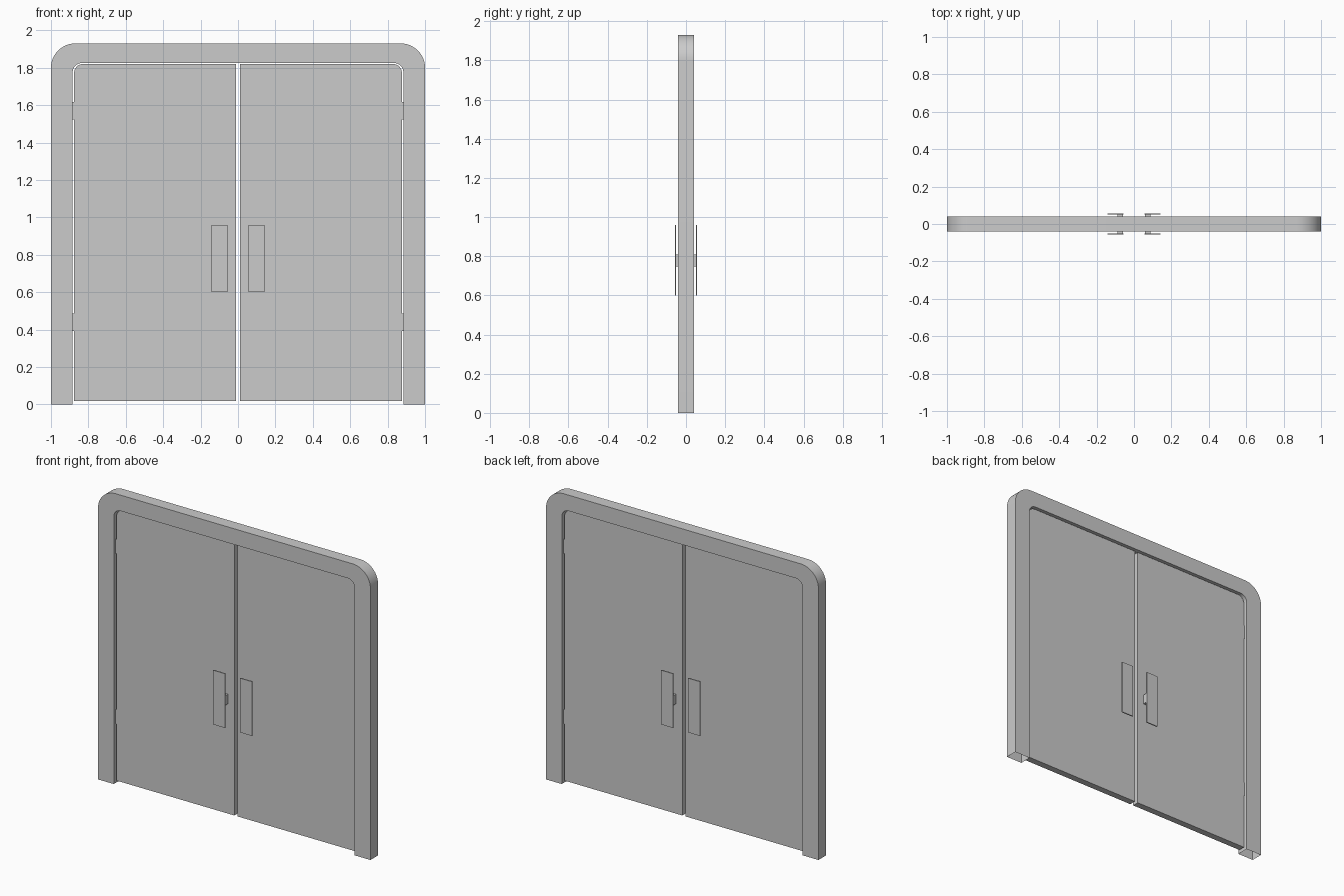
import bpy, bmesh
from math import cos, sin, pi, radians

if "Cube" in bpy.data.objects:
    bpy.data.objects.remove(bpy.data.objects["Cube"])

SEG = 12  # segments per rounded corner


def finish(name, bm):
    bmesh.ops.recalc_face_normals(bm, faces=bm.faces[:])
    me = bpy.data.meshes.new(name)
    bm.to_mesh(me)
    bm.free()
    ob = bpy.data.objects.new(name, me)
    bpy.context.collection.objects.link(ob)
    bpy.ops.object.select_all(action='DESELECT')
    bpy.context.view_layer.objects.active = ob
    ob.select_set(True)
    bpy.ops.object.shade_smooth_by_angle(angle=radians(30))
    return ob


def arc(cx, cz, r, a0, a1):
    return [(cx + r * cos(a0 + (a1 - a0) * i / SEG), cz + r * sin(a0 + (a1 - a0) * i / SEG))
            for i in range(SEG + 1)]


def prism(name, outline, y0, y1):
    """Extrude an x-z outline from y0 to y1."""
    bm = bmesh.new()
    face = bm.faces.new([bm.verts.new((x, y0, z)) for x, z in outline])
    ext = bmesh.ops.extrude_face_region(bm, geom=[face])
    verts = [v for v in ext['geom'] if isinstance(v, bmesh.types.BMVert)]
    bmesh.ops.translate(bm, verts=verts, vec=(0, y1 - y0, 0))
    return finish(name, bm)


def rect(x0, x1, z0, z1):
    return [(x0, z0), (x1, z0), (x1, z1), (x0, z1)]


def arch(half, top, r):
    """Path up the left leg, over the top and down the right leg."""
    return ([(-half, 0)] + arc(-half + r, top - r, r, pi, pi / 2)
            + arc(half - r, top - r, r, pi / 2, 0) + [(half, 0)])


# Door frame: box section swept along the arch, open at the feet
bm = bmesh.new()
D = 0.04
rings = []
for (ox, oz), (ix, iz) in zip(arch(1.0, 1.93, 0.13), arch(0.884, 1.825, 0.05)):
    rings.append([bm.verts.new(p) for p in
                  ((ox, -D, oz), (ix, -D, iz), (ix, D, iz), (ox, D, oz))])
for a, b in zip(rings, rings[1:]):
    for i in range(4):
        j = (i + 1) % 4
        bm.faces.new((a[i], a[j], b[j], b[i]))
finish("door_frame", bm)

for side, s in (("left", -1), ("right", 1)):
    # Door leaf with a rounded outer top corner
    leaf = ([(0.012, 0.018), (0.876, 0.018)]
            + arc(0.876 - 0.047, 1.82 - 0.047, 0.047, 0, pi / 2) + [(0.012, 1.82)])
    prism(side + "_door", [(s * x, z) for x, z in leaf], -0.022, 0.022)

    # Hinges filling the gap between leaf and frame
    for level, z in (("lower", 0.44), ("upper", 1.57)):
        prism(f"{side}_{level}_hinge",
              rect(s * 0.874, s * 0.886, z - 0.047, z + 0.047), -0.02, 0.02)

    # Push plates on both faces, each held off the door by a small block
    for face, f in (("front", -1), ("back", 1)):
        prism(f"{side}_{face}_handle_plate",
              rect(s * 0.056, s * 0.143, 0.6, 0.96), f * 0.05, f * 0.057)
        prism(f"{side}_{face}_handle_mount",
              rect(s * 0.058, s * 0.088, 0.747, 0.81), f * 0.021, f * 0.0505)
